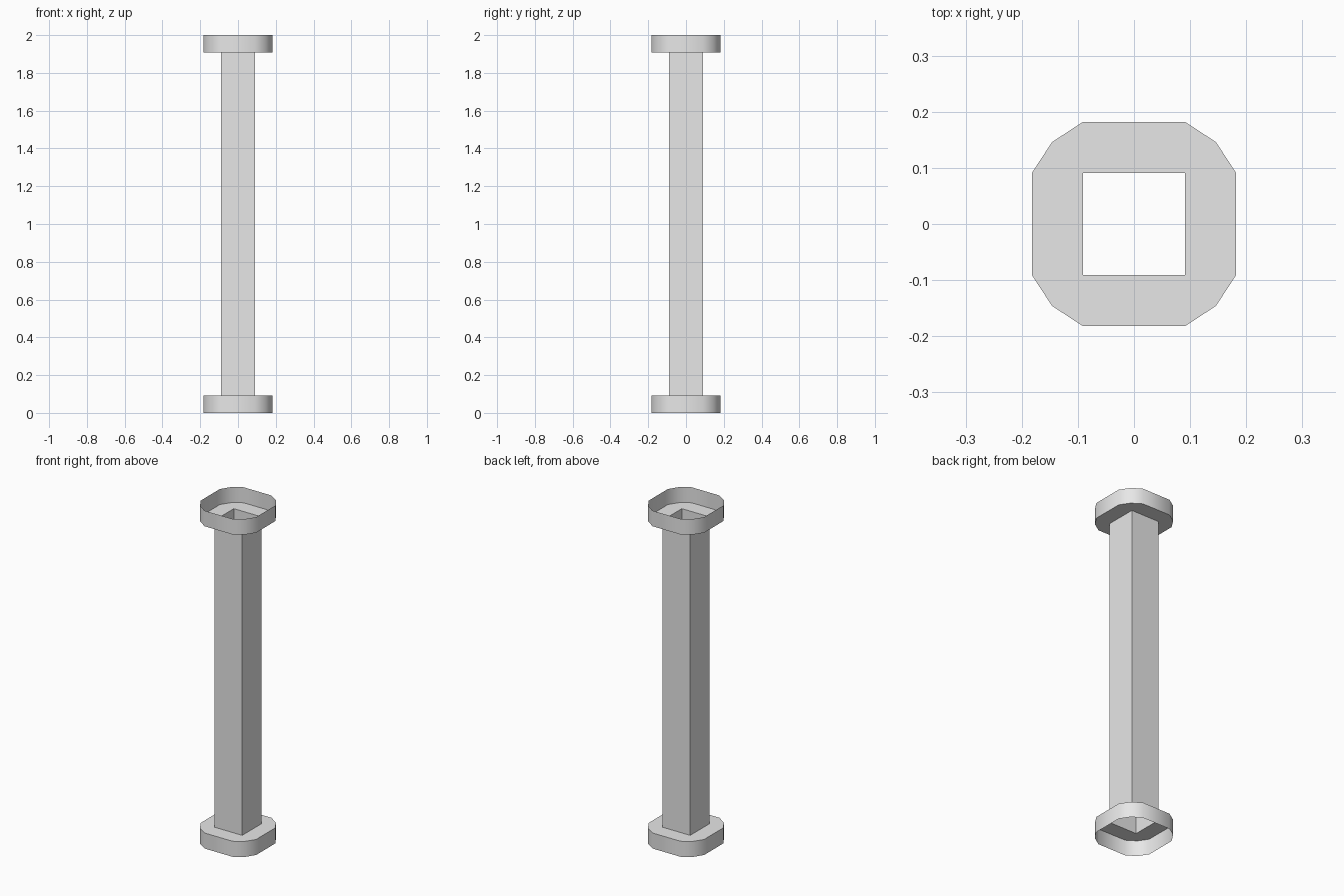
import bpy, bmesh, math
from mathutils import Matrix, Vector

cube = bpy.data.objects.get("Cube")
if cube:
    bpy.data.objects.remove(cube, do_unlink=True)

INNER, OUTER, CORNER = 0.091, 0.182, 0.146
RIM, HEIGHT = 0.092, 2.0

grey = bpy.data.materials.new("light_grey")
grey.use_nodes = True
grey.diffuse_color = (0.8, 0.8, 0.8, 1)
grey.node_tree.nodes["Principled BSDF"].inputs["Base Color"].default_value = (0.8, 0.8, 0.8, 1)


def four_fold(points):
    """Repeat corner points around z in quarter turns, counter-clockwise."""
    return [Matrix.Rotation(math.pi / 2 * k, 3, 'Z') @ Vector((x, y, 0))
            for k in range(4) for x, y in points]


def ring(bm, outline, z):
    return [bm.verts.new((p.x, p.y, z)) for p in outline]


def wall(bm, low, high):
    n = len(low)
    for i in range(n):
        j = (i + 1) % n
        bm.faces.new((low[i], low[j], high[j], high[i]))


def finish(bm, name):
    mesh = bpy.data.meshes.new(name)
    bm.to_mesh(mesh)
    bm.free()
    mesh.materials.append(grey)
    obj = bpy.data.objects.new(name, mesh)
    bpy.context.collection.objects.link(obj)
    return obj


square = four_fold([(INNER, INNER)])
rounded = four_fold([(OUTER, INNER), (CORNER, CORNER), (INNER, OUTER)])

# Square shaft, open at both ends
bm = bmesh.new()
wall(bm, ring(bm, square, RIM), ring(bm, square, HEIGHT - RIM))
finish(bm, "shaft")


# Collar: thin rim around a flat plate with a square hole
def collar(name, top):
    bm = bmesh.new()
    inner = ring(bm, square, RIM)
    outer = ring(bm, rounded, RIM)
    wall(bm, ring(bm, rounded, 0), outer)
    for k in range(4):
        n = (k + 1) % 4
        a, m, b = outer[3 * k:3 * k + 3]
        bm.faces.new((inner[k], a, m, b))
        bm.faces.new((inner[k], b, outer[3 * n], inner[n]))
    if top:
        bmesh.ops.scale(bm, vec=(1, 1, -1), verts=bm.verts)
        bmesh.ops.translate(bm, vec=(0, 0, HEIGHT), verts=bm.verts)
        bmesh.ops.reverse_faces(bm, faces=bm.faces)
    obj = finish(bm, name)
    bpy.ops.object.select_all(action='DESELECT')
    obj.select_set(True)
    bpy.context.view_layer.objects.active = obj
    bpy.ops.object.shade_smooth_by_angle(angle=math.radians(40))


collar("bottom_collar", False)
collar("top_collar", True)
